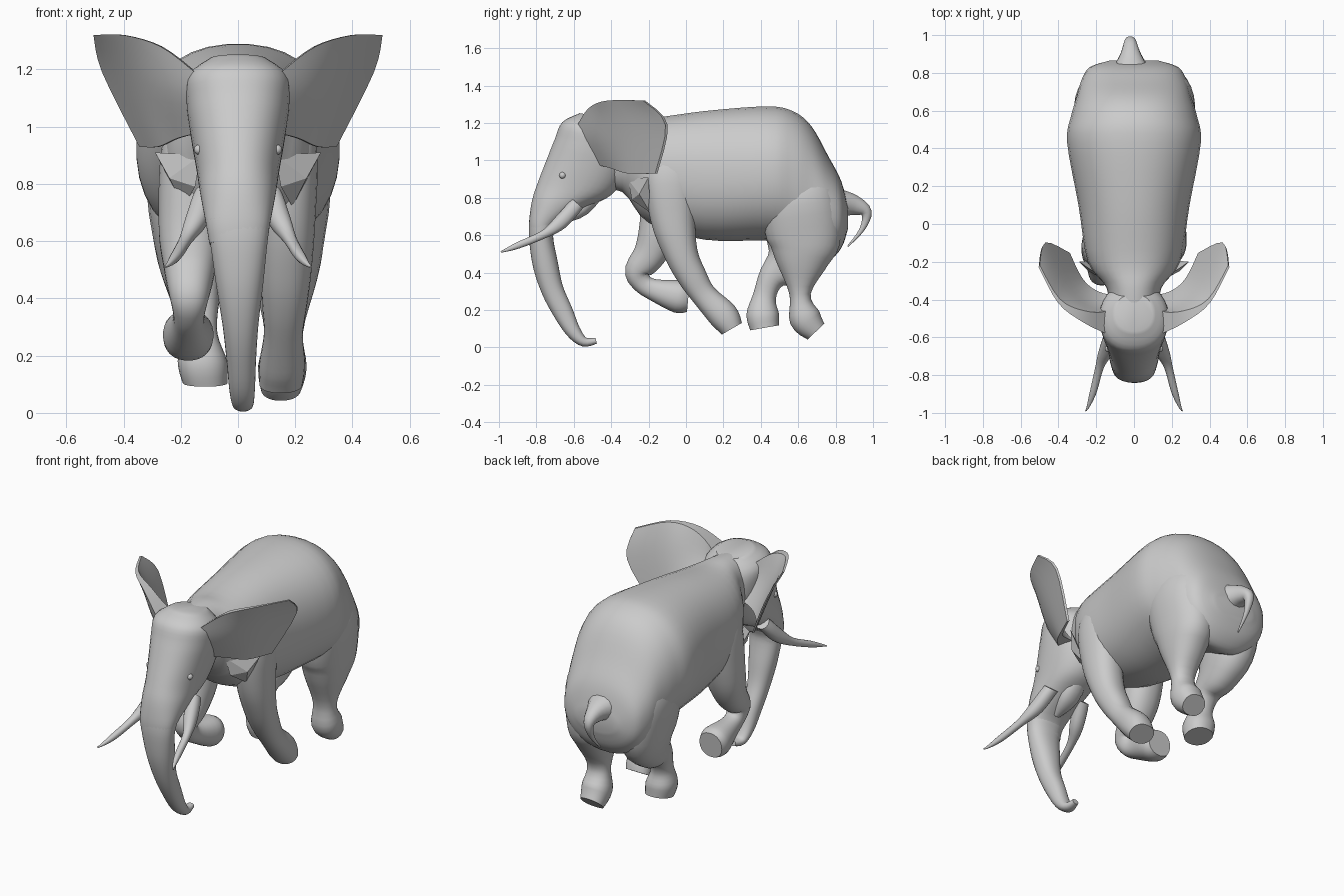
import bpy, bmesh, math
from mathutils import Vector

if "Cube" in bpy.data.objects:
    bpy.data.objects.remove(bpy.data.objects["Cube"])


def finish(name, bm, angle=38):
    bmesh.ops.recalc_face_normals(bm, faces=bm.faces)
    me = bpy.data.meshes.new(name)
    bm.to_mesh(me)
    bm.free()
    me.shade_smooth()
    me.set_sharp_from_angle(angle=math.radians(angle))
    ob = bpy.data.objects.new(name, me)
    bpy.context.scene.collection.objects.link(ob)
    return ob


def spline(rows, steps=4):
    """Catmull-Rom curve through rows, using Hermite blending."""
    out, last = [], len(rows) - 1
    for i in range(last):
        a, b, c, d = [Vector(rows[min(max(i + k, 0), last)]) for k in range(-1, 3)]
        for s in range(steps):
            t = s / steps
            e = t * t * (3 - 2 * t)
            out.append(b.lerp(c, e) + (c - a) / 2 * t * (1 - t) ** 2 - (d - b) / 2 * t * t * (1 - t))
    return out + [Vector(rows[-1])]


def skin(bm, loops):
    """Bridge closed loops and cap both ends."""
    n = len(loops[0])
    for a, b in zip(loops, loops[1:]):
        for k in range(n):
            j = (k + 1) % n
            bm.faces.new((a[k], a[j], b[j], b[k]))
    bm.faces.new(loops[0])
    bm.faces.new(loops[-1])


def tube(name, rings, x0=0, x1=0, tilt=None, segs=28):
    """Rings are (y, z, half depth[, half width]); they face along the path unless tilt is set."""
    pts = spline([r if len(r) == 4 else (*r, r[-1]) for r in rings])
    bm = bmesh.new()
    loops, n = [], len(pts) - 1
    for i, (y, z, r, w) in enumerate(pts):
        p, q = pts[max(i - 1, 0)], pts[min(i + 1, n)]
        a = math.atan2(q[1] - p[1], q[0] - p[0]) + math.pi / 2 if tilt is None else math.radians(tilt)
        x, loop = x0 + (x1 - x0) * i / n, []
        for k in range(segs):
            t = math.tau * (k + 0.5) / segs
            c, s = [math.copysign(abs(v) ** 0.9, v) for v in (math.cos(t), math.sin(t))]
            loop.append(bm.verts.new((x + w * s, y + r * c * math.cos(a), z + r * c * math.sin(a))))
        loops.append(loop)
    skin(bm, loops)
    return finish(name, bm)


# torso with neck
tube("body", [(-.5, 1.03, .19, .13), (-.34, 1.03, .2, .145), (-.2, .945, .28, .245),
              (.1, .92, .345, .295), (.43, .93, .36, .355), (.57, .905, .36, .335),
              (.67, .84, .345, .305), (.76, .745, .28, .28), (.83, .71, .18, .235),
              (.865, .69, .06, .13)], tilt=90, segs=36)

# skull
tube("head", [(-.47, 1.235, .1, .1), (-.495, 1.175, .17, .175), (-.505, 1.08, .2, .18),
              (-.535, .965, .215, .165), (-.595, .85, .2, .145), (-.685, .765, .14, .132),
              (-.765, .665, .075, .113), (-.775, .59, .065, .1)], tilt=170, segs=32)

# trunk
tube("trunk", [(-.765, .67, .074, .113), (-.775, .59, .065, .1), (-.752, .445, .068, .082),
               (-.715, .31, .06, .063), (-.658, .19, .054, .052), (-.602, .085, .04, .045),
               (-.545, .03, .026, .036), (-.48, .036, .016, .02)], 0, .02)

# lower lip
tube("lower_lip", [(-.45, .88, .05), (-.56, .75, .05, .06), (-.67, .68, .02, .02)])

# legs caught mid stride, each ending in a flat sole
tube("front_leg_left", [(-.06, 1.1, .07, .03), (-.1, .93, .13, .1), (-.14, .65, .11),
                        (-.19, .505, .09), (-.258, .41, .07), (-.237, .348, .055),
                        (-.177, .31, .058), (-.045, .273, .088), (.012, .265, .075)], -.165, -.175)
tube("front_leg_right", [(-.06, 1.1, .07, .03), (-.08, .93, .14, .1), (-.07, .69, .12, .1),
                         (-.025, .5, .09), (.035, .375, .078), (.1, .275, .068),
                         (.2, .17, .08), (.245, .1, .062, .075)], .18, .15)
tube("hind_leg_right", [(.57, 1.02, .1, .04), (.6, .82, .2, .145), (.63, .59, .2, .13),
                        (.62, .46, .145, .11), (.61, .285, .057, .068), (.635, .16, .085),
                        (.695, .085, .062, .07)], .18, .15)
tube("hind_leg_left", [(.57, 1.02, .1, .04), (.59, .82, .2, .145), (.6, .58, .2, .13),
                       (.545, .455, .135, .1), (.46, .375, .075), (.42, .275, .062),
                       (.41, .18, .087), (.42, .105, .078)], -.18, -.115)

# tail folding down to a thin tip
tube("tail", [(.82, .77, .08, .1), (.9, .76, .055), (.965, .72, .03), (.94, .63, .014),
              (.865, .54, .004)], -.015, -.025, segs=14)

# ear rows from head to outer edge: top, middle, bottom
EAR = [[(.15, -.58, 1.19), (.27, -.52, 1.28), (.4, -.42, 1.32), (.505, -.23, 1.32)],
       [(.14, -.56, 1.1), (.26, -.47, 1.13), (.37, -.33, 1.16), (.475, -.11, 1.19)],
       [(.13, -.49, .98), (.21, -.41, .96), (.28, -.31, .93), (.345, -.165, .93)]]

for side, label in ((1, "right"), (-1, "left")):
    # ear: thick at the root, thin at the rim
    bm = bmesh.new()
    loops = []
    for row in zip(*[spline(r) for r in EAR]):
        u = len(loops) / 12
        edge = spline(row)
        back = [p + Vector((-.006, .012 + .11 * (1 - u) ** 2, 0)) for p in reversed(edge)]
        loops.append([bm.verts.new((side * p.x, p.y, p.z)) for p in edge + back])
    skin(bm, loops)
    finish("ear_" + label, bm)

    # angular skin flap behind the ear
    bm = bmesh.new()
    pts = [(.13, -.31, .9), (.29, -.2, .91), (.24, -.25, .82), (.15, -.29, .79), (.19, -.19, .72)]
    vs = [bm.verts.new((side * x, y, z)) for x, y, z in pts]
    bmesh.ops.convex_hull(bm, input=vs)
    finish("ear_flap_" + label, bm, 10)

    # tusk
    tube("tusk_" + label, [(-.58, .77, .04), (-.67, .67, .04), (-.76, .605, .023),
                           (-.9, .545, .018), (-.99, .51, .004)], side * .11, side * .255, segs=14)

    # eye
    bm = bmesh.new()
    bmesh.ops.create_uvsphere(bm, u_segments=14, v_segments=8, radius=0.018)
    bmesh.ops.translate(bm, verts=bm.verts, vec=Vector((side * .136, -.66, .92)))
    finish("eye_" + label, bm)
